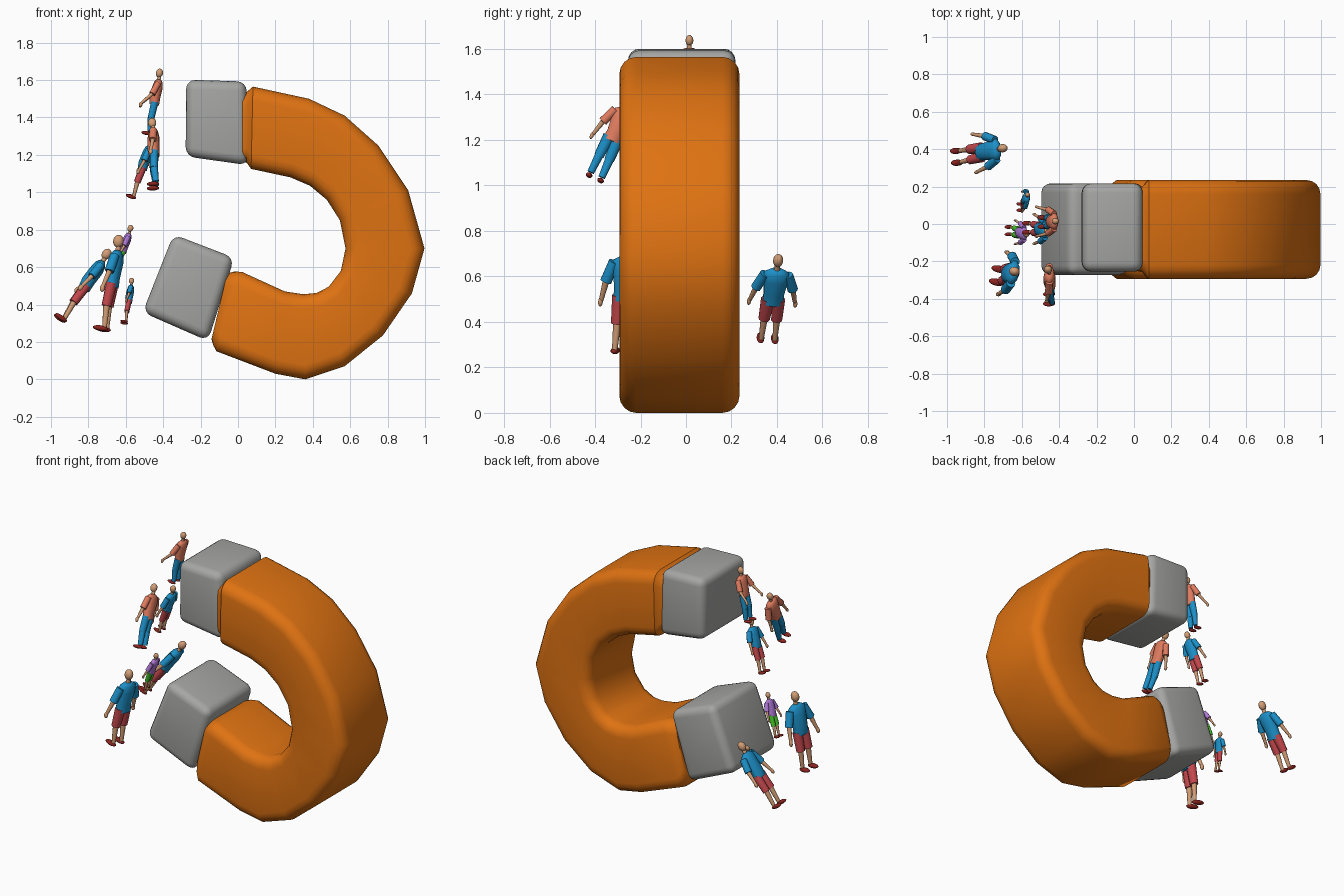
import bpy, bmesh, math
from mathutils import Vector, Matrix

if "Cube" in bpy.data.objects:
    bpy.data.objects.remove(bpy.data.objects["Cube"])

COLOURS = {
    "orange": (0.74, 0.17, 0.006), "grey": (0.38, 0.38, 0.37), "skin": (0.65, 0.34, 0.18),
    "salmon": (0.74, 0.20, 0.115), "blue": (0.012, 0.28, 0.58), "red": (0.56, 0.065, 0.075),
    "dark_red": (0.26, 0.018, 0.014), "purple": (0.43, 0.19, 0.68), "green": (0.06, 0.58, 0.02),
}
MATS = {}
for name, c in COLOURS.items():
    MATS[name] = bpy.data.materials.new(name)
    MATS[name].diffuse_color = (*c, 1)


def finish(bm, name, mats, angle=40):
    bmesh.ops.recalc_face_normals(bm, faces=bm.faces)
    me = bpy.data.meshes.new(name)
    bm.to_mesh(me)
    bm.free()
    for m in mats:
        me.materials.append(MATS[m])
    me.polygons.foreach_set("use_smooth", [True] * len(me.polygons))
    me.set_sharp_from_angle(angle=math.radians(angle))
    ob = bpy.data.objects.new(name, me)
    bpy.context.collection.objects.link(ob)
    return ob


def skin_rings(bm, rings, mat=0):
    # join a list of closed point rings and cap both ends
    vs = [[bm.verts.new(p) for p in r] for r in rings]
    n = len(vs[0])
    faces = [bm.faces.new((a[k], a[(k + 1) % n], b[(k + 1) % n], b[k]))
             for a, b in zip(vs, vs[1:]) for k in range(n)]
    faces += [bm.faces.new(vs[0][::-1]), bm.faces.new(vs[-1])]
    for f in faces:
        f.material_index = mat


# ---- horseshoe body: rounded rectangle lofted round the bend
def section(ox, oz, ix, iz, inset=0.0, yc=-0.029, hy=0.264, r=0.075):
    o, i = Vector((ox, 0, oz)), Vector((ix, 0, iz))
    c, d = (o + i) / 2, (o - i).normalized()
    hl, hw = (o - i).length / 2 - inset, hy - inset
    pts = []
    for q, (su, sv) in enumerate(((1, 1), (-1, 1), (-1, -1), (1, -1))):
        for k in range(5):
            a = math.pi / 2 * (q + k / 4)
            u = su * (hl - r) + r * math.cos(a)
            v = sv * (hw - r) + r * math.sin(a)
            pts.append(c + d * u + Vector((0, yc + v, 0)))
    return pts


SECTIONS = [
    (0.025, 1.57, 0.025, 1.12, 0.04), (0.045, 1.57, 0.045, 1.125, 0.035),
    (0.08, 1.565, 0.07, 1.125), (0.38, 1.50, 0.28, 1.08), (0.57, 1.41, 0.385, 1.035),
    (0.75, 1.25, 0.475, 0.96), (0.91, 1.01, 0.545, 0.85), (0.997, 0.70, 0.575, 0.70),
    (0.93, 0.46, 0.55, 0.58), (0.775, 0.235, 0.485, 0.495), (0.57, 0.07, 0.42, 0.462),
    (0.36, 0.0, 0.35, 0.455), (0.20, 0.03, 0.25, 0.47), (-0.115, 0.15, 0.02, 0.575),
    (-0.135, 0.165, -0.02, 0.59, 0.015), (-0.15, 0.18, -0.05, 0.60, 0.035),
]
bm = bmesh.new()
skin_rings(bm, [section(*s) for s in SECTIONS])
finish(bm, "magnet_body", ["orange"], 45)


# ---- grey pole caps: bevelled wedges
def pole_cap(name, corners, y0, y1):
    bm = bmesh.new()
    skin_rings(bm, [[(x, y, z) for x, z in corners] for y in (y0, y1)])
    bmesh.ops.recalc_face_normals(bm, faces=bm.faces)
    bmesh.ops.bevel(bm, geom=bm.edges[:], offset=0.05, segments=4, profile=0.5, affect='EDGES')
    finish(bm, name, ["grey"], 50)


pole_cap("upper_pole", [(-0.277, 1.602), (0.045, 1.592), (0.055, 1.145), (-0.28, 1.192)], -0.255, 0.217)
pole_cap("lower_pole", [(-0.345, 0.775), (-0.02, 0.65), (-0.16, 0.205), (-0.51, 0.358)], -0.272, 0.217)


# ---- little people, built one unit tall, facing local -x
def limb(bm, stations, mat, n=10):
    # stations: (centre, radius front-back, radius sideways)
    axis = Vector(stations[-1][0]) - Vector(stations[0][0])
    rot = Vector((0, 0, 1)).rotation_difference(axis)
    rings = [[Vector(c) + rot @ Vector((rx * math.cos(t), ry * math.sin(t), 0))
              for t in (2 * math.pi * k / n for k in range(n))] for c, rx, ry in stations]
    skin_rings(bm, rings, mat)


def ball(bm, centre, radii, mat):
    res = bmesh.ops.create_uvsphere(bm, u_segments=14, v_segments=9, radius=1)
    for v in res["verts"]:
        v.co = Vector(centre) + Vector(a * b for a, b in zip(v.co, radii))
        for f in v.link_faces:
            f.material_index = mat


def person(name, feet, head, shirt, legs, long_legs=False, reach=0.05, yaw=0):
    bm = bmesh.new()
    SKIN, SHIRT, LEGS, SHOE = range(4)
    # head, neck, torso, hips
    ball(bm, (-0.01, 0, 0.935), (0.054, 0.048, 0.066), SKIN)
    limb(bm, [((0, 0, 0.82), 0.028, 0.03), ((0, 0, 0.90), 0.024, 0.025)], SKIN)
    limb(bm, [((0, 0, 0.46), 0.07, 0.105), ((-0.01, 0, 0.56), 0.078, 0.10), ((0, 0, 0.72), 0.078, 0.12),
              ((0, 0, 0.80), 0.062, 0.125), ((0, 0, 0.84), 0.035, 0.06)], SHIRT)
    for s in (-1, 1):
        # arm: sleeve, forearm, hand
        sh, el, ha = (Vector((0, s * 0.11, 0.785)), Vector((-reach * 0.3, s * 0.175, 0.61)),
                      Vector((-reach, s * 0.215, 0.44)))
        limb(bm, [(sh, 0.048, 0.048), (el, 0.05, 0.05)], SHIRT)
        limb(bm, [(sh.lerp(el, 0.8), 0.03, 0.03), (el, 0.03, 0.03)], SKIN)
        limb(bm, [(el, 0.028, 0.028), (ha, 0.019, 0.019)], SKIN)
        ball(bm, ha - Vector((0, -s * 0.005, 0.015)), (0.026, 0.02, 0.038), SKIN)
        # leg: trousers or shorts with bare shin, shoe
        hip, knee, ank = (Vector((0, s * 0.05, 0.50)), Vector((-0.012, s * 0.06, 0.26)),
                          Vector((0.005, s * 0.065, 0.03)))
        limb(bm, [(hip, 0.066, 0.055), (knee, 0.054, 0.05)], LEGS)
        if long_legs:
            limb(bm, [(knee, 0.052, 0.048), (ank + Vector((0, 0, 0.03)), 0.038, 0.038)], LEGS)
        else:
            limb(bm, [(knee, 0.034, 0.034), (ank, 0.023, 0.023)], SKIN)
        ball(bm, (-0.035, s * 0.068, 0.027), (0.082, 0.037, 0.028), SHOE)
    # lean the body from feet towards head
    feet, head = Vector(feet), Vector(head)
    up = (head - feet).normalized()
    size = (head - feet).length / 0.9
    back = Vector((math.cos(yaw), math.sin(yaw), 0))
    back = (back - up * back.dot(up)).normalized()
    side = up.cross(back)
    rot = Matrix((back, side, up)).transposed().to_4x4()
    base = feet - up * 0.03 * size
    bm.transform(Matrix.Translation(base) @ rot @ Matrix.Scale(size, 4))
    finish(bm, name, ["skin", shirt, legs, "dark_red"], 60)


person("top_adult", (-0.475, 0.01, 1.315), (-0.417, 0.015, 1.635), "salmon", "blue", True, 0.2)
person("upper_front_adult", (-0.44, -0.40, 1.035), (-0.455, -0.245, 1.37), "salmon", "blue", True, 0.05)
person("upper_middle_adult", (-0.56, -0.02, 0.975), (-0.46, -0.035, 1.28), "blue", "red")
person("lower_back_adult", (-0.935, 0.36, 0.32), (-0.70, 0.405, 0.665), "blue", "red", yaw=0.1)
person("lower_front_adult", (-0.71, -0.28, 0.27), (-0.635, -0.255, 0.735), "blue", "red", yaw=-0.2)
person("lower_middle_child", (-0.66, -0.035, 0.56), (-0.573, -0.055, 0.805), "purple", "green")
person("lower_rear_child", (-0.60, 0.09, 0.305), (-0.567, 0.155, 0.525), "blue", "red")

for m in bpy.data.materials:
    if m.users and not m.is_grease_pencil:
        m.use_nodes = True
        m.node_tree.nodes["Principled BSDF"].inputs["Base Color"].default_value = m.diffuse_color
